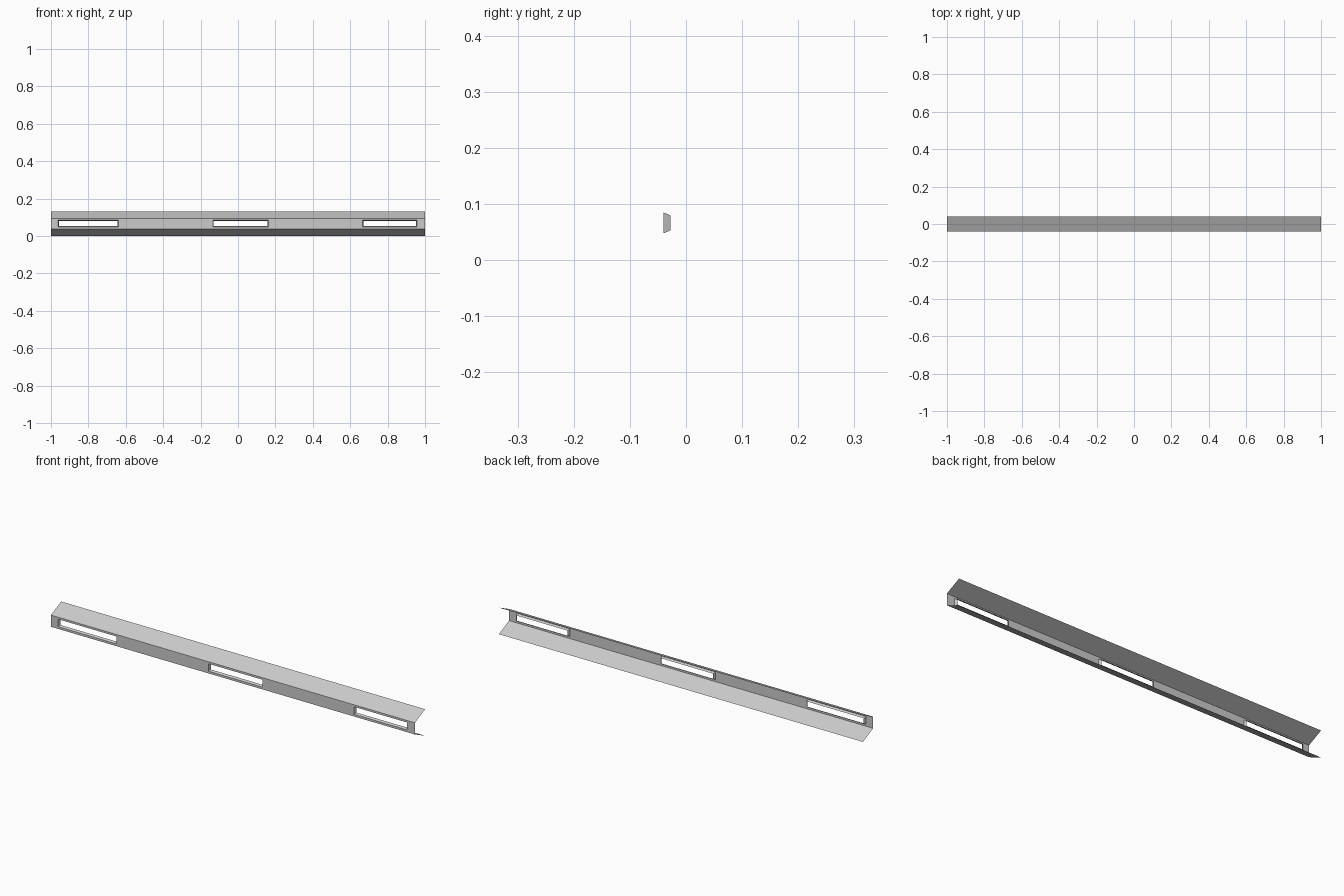
import bpy, bmesh

if "Cube" in bpy.data.objects:
    bpy.data.objects.remove(bpy.data.objects["Cube"])

FRONT, BACK = -0.04, 0.04
Z_LOW, Z_HIGH, HEIGHT = 0.037, 0.095, 0.132
SLOTS = [(-0.962, -0.64), (-0.135, 0.162), (0.665, 0.957)]
SLOT_Z = (0.048, 0.085)
LIP_Y, TAPER = -0.028, 0.005


def make_object(name, quads):
    bm = bmesh.new()
    for quad in quads:
        bm.faces.new([bm.verts.new(p) for p in quad])
    bmesh.ops.remove_doubles(bm, verts=bm.verts, dist=1e-5)
    mesh = bpy.data.meshes.new(name)
    bm.to_mesh(mesh)
    bm.free()
    obj = bpy.data.objects.new(name, mesh)
    bpy.context.collection.objects.link(obj)
    return obj


def strip(y0, z0, y1, z1):
    return [(-1, y0, z0), (1, y0, z0), (1, y1, z1), (-1, y1, z1)]


# Thin sloping flanges running back from the wall
make_object("upper_flange", [strip(FRONT, Z_HIGH, BACK, HEIGHT)])
make_object("lower_flange", [strip(BACK, 0, FRONT, Z_LOW)])

# Front wall: grid of panels, leaving the three slots open
xs = sorted([-1, 1] + [x for s in SLOTS for x in s])
zs = [Z_LOW, *SLOT_Z, Z_HIGH]
panels = []
for i in range(len(xs) - 1):
    for j in range(3):
        if j == 1 and (xs[i], xs[i + 1]) in SLOTS:
            continue
        panels.append([(xs[i], FRONT, zs[j]), (xs[i + 1], FRONT, zs[j]),
                       (xs[i + 1], FRONT, zs[j + 1]), (xs[i], FRONT, zs[j + 1])])
make_object("slotted_wall", panels)

# Tapered lip folded back around each slot
def rect(x0, x1, z0, z1, y):
    return [(x0, y, z0), (x1, y, z0), (x1, y, z1), (x0, y, z1)]


for n, (a, b) in enumerate(SLOTS):
    outer = rect(a, b, *SLOT_Z, FRONT)
    inner = rect(a + TAPER, b - TAPER, SLOT_Z[0] + TAPER, SLOT_Z[1] - TAPER, LIP_Y)
    make_object(f"slot_lip_{n + 1}", [
        [outer[k], outer[(k + 1) % 4], inner[(k + 1) % 4], inner[k]] for k in range(4)])
